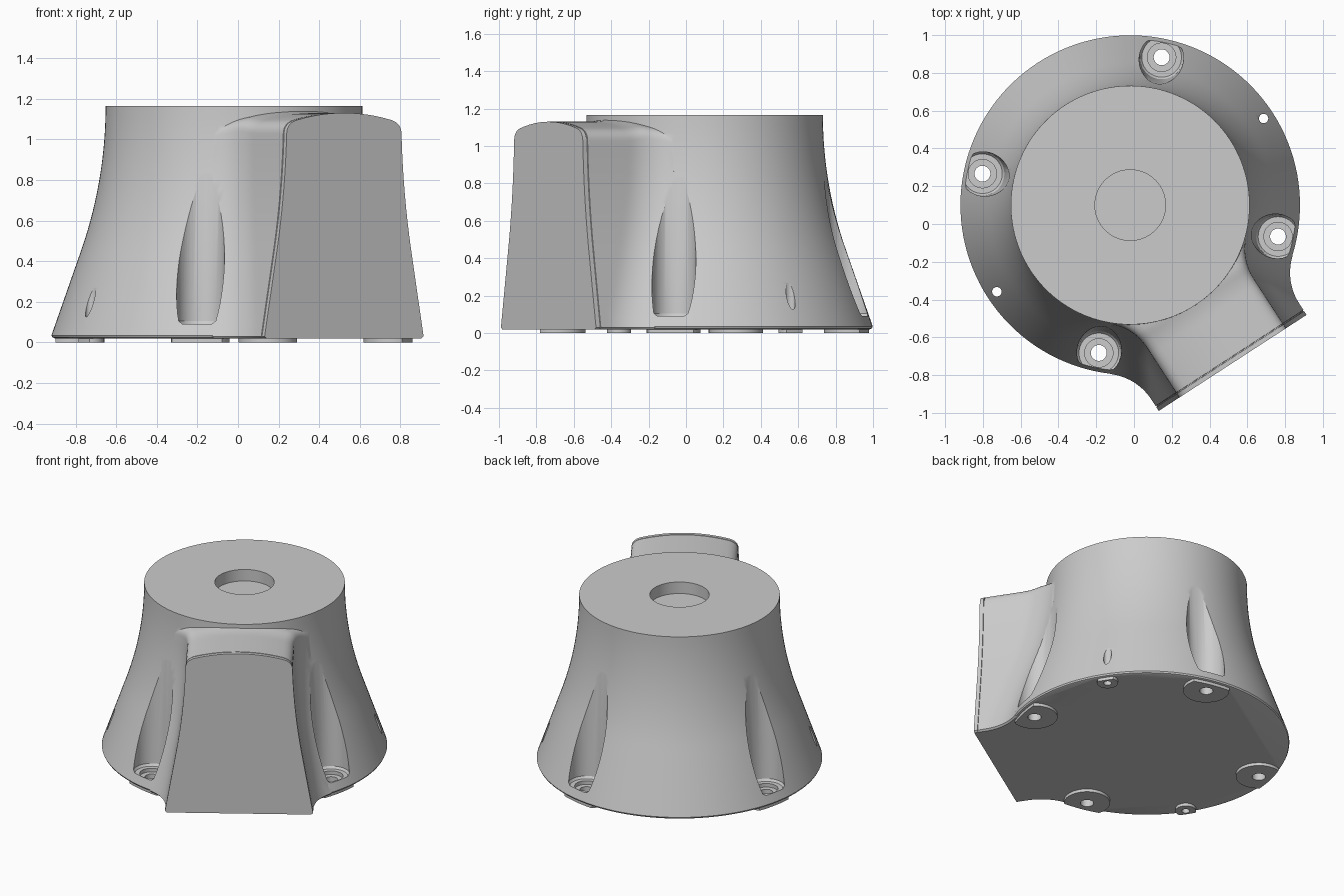
import bpy, bmesh, math
from mathutils import Vector

cube = bpy.data.objects.get("Cube")
if cube:
    bpy.data.objects.remove(cube, do_unlink=True)

HEIGHT, TOP_R, ARC_R, BEND_Z, SLOPE = 1.165, 0.632, 2.163, 0.45, 0.35
FILLET = 0.3


def body_radius(z):
    """Flared wall: straight cone below, tangent arc above."""
    d = HEIGHT - max(z, BEND_Z)
    r = TOP_R + ARC_R - math.sqrt(ARC_R ** 2 - d * d)
    return r + max(0, BEND_Z - z) * SLOPE


def loft(bm, rings):
    """Skin closed rings of equal length and cap both ends."""
    loops = [[bm.verts.new(p) for p in ring] for ring in rings]
    n = len(loops[0])
    for a, b in zip(loops, loops[1:]):
        for i in range(n):
            j = (i + 1) % n
            bm.faces.new((a[i], a[j], b[j], b[i]))
    bm.faces.new(loops[0][::-1])
    bm.faces.new(loops[-1])


def circle(r, z, cx=0, cy=0, n=48):
    return [Vector((cx + r * math.cos(math.tau * i / n),
                    cy + r * math.sin(math.tau * i / n), z)) for i in range(n)]


def finish(name, bm):
    bmesh.ops.recalc_face_normals(bm, faces=bm.faces)
    mesh = bpy.data.meshes.new(name)
    bm.to_mesh(mesh)
    bm.free()
    obj = bpy.data.objects.new(name, mesh)
    bpy.context.collection.objects.link(obj)
    return obj


def polar(r, degrees):
    a = math.radians(degrees)
    return r * math.cos(a), r * math.sin(a)


# Flared round body with a small rounded bottom edge
bm = bmesh.new()
levels = [0.035 + (HEIGHT - 0.035) * i / 24 for i in range(25)]
rings = [circle(0.884, 0.02, n=128), circle(0.894, 0.025, n=128)]
rings += [circle(body_radius(z), z, n=128) for z in levels]
loft(bm, rings)
body = finish("housing_body", bm)


# Side outlet with concave fillets into the body
def outlet_half_width(z, a):
    r = body_radius(z)
    w = 0.335 + 0.49 * (r - TOP_R)
    centre = math.sqrt((r + FILLET) ** 2 - (w + FILLET) ** 2)
    contact = centre * r / (r + FILLET)
    d = max(0, centre - max(a, contact))
    return w + FILLET - math.sqrt(FILLET ** 2 - d * d)


def crown(x, a):
    lift = max(0, min(1, 1 - (a - 0.6) / 0.12))
    return 1.13 - x * x / 2.2 + 0.015 * lift ** 2


def outlet_section(a, shrink=0):
    w = outlet_half_width(1.06, a)
    shoulder = crown(w, a) - 0.05
    half = [(outlet_half_width(0.03, a) - 0.012, 0.02)]
    for i in range(19):
        z = 0.03 + (shoulder - 0.03) * i / 18
        half.append((outlet_half_width(z, a), z))
    # Rounded shoulder, then the arched top
    p0 = Vector((half[-1][0], shoulder))
    p1 = Vector((w, crown(w, a)))
    p2 = Vector((w - 0.06, crown(w - 0.06, a)))
    for i in range(1, 7):
        t = i / 6
        half.append(tuple(p0 * (1 - t) ** 2 + p1 * 2 * t * (1 - t) + p2 * t * t))
    for i in range(1, 6):
        x = p2.x * (1 - i / 6)
        half.append((x, crown(x, a)))
    half = [(x - shrink if x > shrink else x, z - (shrink if z > 1 else 0))
            for x, z in half]
    outline = half + [(0, crown(0, a) - shrink)] + [(-x, z) for x, z in half[::-1]]
    return [Vector((x, -a, z)) for x, z in outline]


bm = bmesh.new()
sections = [outlet_section(0.3)]
sections += [outlet_section(0.42 + 0.545 * i / 26) for i in range(27)]
# Fine groove behind the flat end face
sections += [outlet_section(0.966, 0.005), outlet_section(0.971, 0.005),
             outlet_section(0.972), outlet_section(0.996)]
loft(bm, sections)
outlet = finish("side_outlet", bm)

BOLT_ANGLES = (-45, 45, 135, 225)
PIN_ANGLES = (0, 180)

# Thin feet, trimmed to the rim
bm = bmesh.new()
for angles, dist, r in ((BOLT_ANGLES, 0.80, 0.145), (PIN_ANGLES, 0.842, 0.065)):
    for ang in angles:
        cx, cy = polar(dist, ang)
        rings = []
        for z in (0, 0.045):
            ring = circle(r, z, cx, cy)
            for p in ring:
                flat = math.hypot(p.x, p.y)
                if flat > 0.882:
                    p.x *= 0.882 / flat
                    p.y *= 0.882 / flat
            rings.append(ring)
        loft(bm, rings)
feet = finish("feet", bm)

# Cutters: stepped bolt pockets, pin holes and the top recess
POCKET = ((-0.1, 0.042, 0.80), (0.065, 0.042, 0.80), (0.065, 0.075, 0.80),
          (0.09, 0.075, 0.80), (0.09, 0.105, 0.80), (0.105, 0.116, 0.80),
          (0.9, 0.12, 0.775))
bm = bmesh.new()
for ang in BOLT_ANGLES:
    loft(bm, [circle(r, z, *polar(dist, ang)) for z, r, dist in POCKET])
for ang in PIN_ANGLES:
    loft(bm, [circle(0.025, z, *polar(0.842, ang), n=24) for z in (-0.1, 0.5)])
loft(bm, [circle(0.187, z, n=64) for z in (1.085, 1.3)])
cutters = finish("hole_cutters", bm)
cutters.hide_render = True

# Combine the parts
bpy.context.view_layer.objects.active = body
for tool, operation in ((outlet, 'UNION'), (feet, 'UNION'), (cutters, 'DIFFERENCE')):
    mod = body.modifiers.new(tool.name, 'BOOLEAN')
    mod.operation, mod.object, mod.solver = operation, tool, 'EXACT'
    bpy.ops.object.modifier_apply(modifier=mod.name)
    bpy.data.objects.remove(tool, do_unlink=True)

# Plain grey material
grey = bpy.data.materials.new("light_grey")
grey.use_nodes = True
colour = (0.6, 0.6, 0.6, 1)
grey.diffuse_color = colour
grey.node_tree.nodes["Principled BSDF"].inputs["Base Color"].default_value = colour
body.data.materials.clear()
body.data.materials.append(grey)
for poly in body.data.polygons:
    poly.material_index = 0

# Turn the outlet to the front left and shade
body.rotation_euler.z = math.radians(33)
body.location = (-0.02, 0.10, 0)
bpy.ops.object.select_all(action='DESELECT')
body.select_set(True)
bpy.ops.object.shade_smooth_by_angle(angle=math.radians(30))
